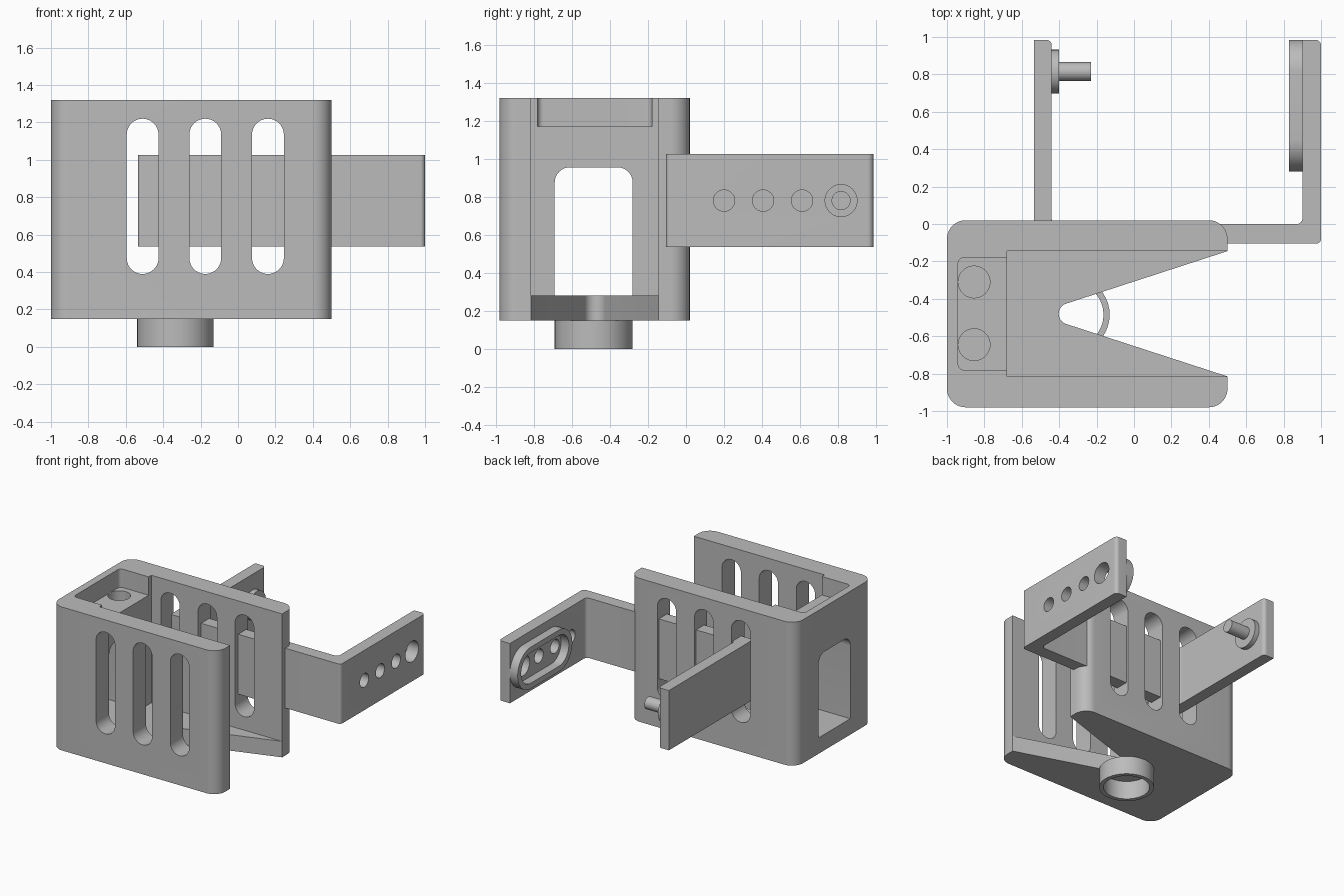
import bpy, bmesh, math
from mathutils import Vector

cube = bpy.data.objects.get("Cube")
if cube:
    bpy.data.objects.remove(cube, do_unlink=True)

grey = bpy.data.materials.new("mid grey")
grey.use_nodes = True
COLOUR = (0.5, 0.5, 0.5, 1)
grey.diffuse_color = COLOUR
for node in grey.node_tree.nodes:
    if node.type == 'BSDF_PRINCIPLED':
        node.inputs["Base Color"].default_value = COLOUR


def fillet(corners, steps=10):
    """Outline from (u, v, radius) corners, each rounded with a tangent arc."""
    out = []
    for i, (u, v, r) in enumerate(corners):
        p = Vector((u, v))
        if r == 0:
            out.append(p)
            continue
        a = (Vector(corners[i - 1][:2]) - p).normalized()
        b = (Vector(corners[(i + 1) % len(corners)][:2]) - p).normalized()
        half = a.angle(b) / 2
        centre = p + (a + b).normalized() * r / math.sin(half)
        start = p + a * r / math.tan(half) - centre
        end = p + b * r / math.tan(half) - centre
        sweep = start.angle(end)
        for k in range(steps + 1):
            t = k / steps
            arc = start * math.sin((1 - t) * sweep) + end * math.sin(t * sweep)
            out.append(centre + arc / math.sin(sweep))
    return [p for i, p in enumerate(out) if (p - out[i - 1]).length > 1e-4]


def rect(u0, u1, v0, v1, r=0):
    return fillet([(u0, v0, r), (u1, v0, r), (u1, v1, r), (u0, v1, r)])


def disc(u, v, r):
    return rect(u - r, u + r, v - r, v + r, r)


def prism(name, outline, axis, lo, hi):
    """Extrude an outline along an axis."""
    place = {'x': lambda p, d: (d, p.x, p.y),
             'y': lambda p, d: (p.x, d, p.y),
             'z': lambda p, d: (p.x, p.y, d)}[axis]
    bm = bmesh.new()
    face = bm.faces.new([bm.verts.new(place(p, lo)) for p in outline])
    top = bmesh.ops.extrude_face_region(bm, geom=[face])["geom"]
    shift = Vector(place(Vector((0, 0)), hi - lo))
    bmesh.ops.translate(bm, vec=shift, verts=[g for g in top if isinstance(g, bmesh.types.BMVert)])
    bmesh.ops.recalc_face_normals(bm, faces=bm.faces)
    mesh = bpy.data.meshes.new(name)
    bm.to_mesh(mesh)
    bm.free()
    mesh.materials.append(grey)
    obj = bpy.data.objects.new(name, mesh)
    bpy.context.collection.objects.link(obj)
    return obj


def cut(obj, *prism_args):
    """Subtract a prism and drop the cutter."""
    cutter = prism("cutter", *prism_args)
    cutter.hide_render = True
    mod = obj.modifiers.new("cut", 'BOOLEAN')
    mod.operation, mod.solver, mod.object = 'DIFFERENCE', 'EXACT', cutter
    graph = bpy.context.evaluated_depsgraph_get()
    mesh = bpy.data.meshes.new_from_object(obj.evaluated_get(graph))
    obj.modifiers.clear()
    obj.data = mesh
    bpy.data.objects.remove(cutter, do_unlink=True)


# Housing: rounded block, open on its right end
housing = prism("housing", rect(-1, 0.5, -0.98, 0.02, 0.1), 'z', 0.15, 1.32)
cut(housing, rect(-0.68, 0.6, -0.815, -0.145), 'z', 0.28, 1.5)
# Tapered notch in the floor
notch = fillet([(0.5, -0.145, 0), (0.6, -0.145, 0), (0.6, -0.815, 0),
                (0.5, -0.815, 0), (-0.53, -0.48, 0.057)])
cut(housing, notch, 'z', 0, 0.5)
# Top pocket with two blind holes
cut(housing, rect(-0.94, -0.6, -0.78, -0.18, 0.03), 'z', 1.17, 1.5)
for y in (-0.31, -0.645):
    cut(housing, disc(-0.855, y, 0.085), 'z', 1.0, 1.3)
# End window
window = fillet([(-0.69, 0.28, 0), (-0.28, 0.28, 0), (-0.28, 0.955, 0.08), (-0.69, 0.955, 0.08)])
cut(housing, window, 'x', -1.2, -0.5)
# Side slots through both walls
for x in (-0.51, -0.175, 0.16):
    cut(housing, rect(x - 0.085, x + 0.085, 0.39, 1.22, 0.085), 'y', -1.2, 0.2)

# Collar under the floor
collar = prism("bottom_collar", disc(-0.335, -0.485, 0.205), 'z', 0, 0.15)
cut(collar, disc(-0.335, -0.485, 0.172), 'z', -0.1, 0.2)

# U-shaped bracket running through the back wall
bracket = prism("bracket", fillet([
    (-0.535, -0.105, 0.02), (1, -0.105, 0.025), (1, 0.985, 0.03), (0.9, 0.985, 0),
    (0.9, 0, 0.03), (-0.44, 0, 0.03), (-0.44, 0.985, 0.03), (-0.535, 0.985, 0)]),
    'z', 0.537, 1.025)
for y, r in ((0.2, 0.056), (0.405, 0.056), (0.61, 0.056), (0.815, 0.084)):
    cut(bracket, disc(y, 0.78, r), 'x', 0.8, 1.1)

# Raised track inside the left arm
track = prism("arm_track", rect(0.28, 0.985, 0.61, 0.95, 0.17), 'x', 0.83, 0.905)
cut(track, rect(0.325, 0.94, 0.655, 0.905, 0.125), 'x', 0.8, 1)

# Pin and its flange on the right arm
flange = prism("pin_flange", disc(0.815, 0.78, 0.117), 'x', -0.445, -0.4)
pin = prism("pin", disc(0.815, 0.78, 0.05), 'x', -0.41, -0.23)

for obj in (housing, collar, bracket, track, flange, pin):
    bpy.ops.object.select_all(action='DESELECT')
    obj.select_set(True)
    bpy.context.view_layer.objects.active = obj
    bpy.ops.object.shade_smooth_by_angle(angle=math.radians(30))
